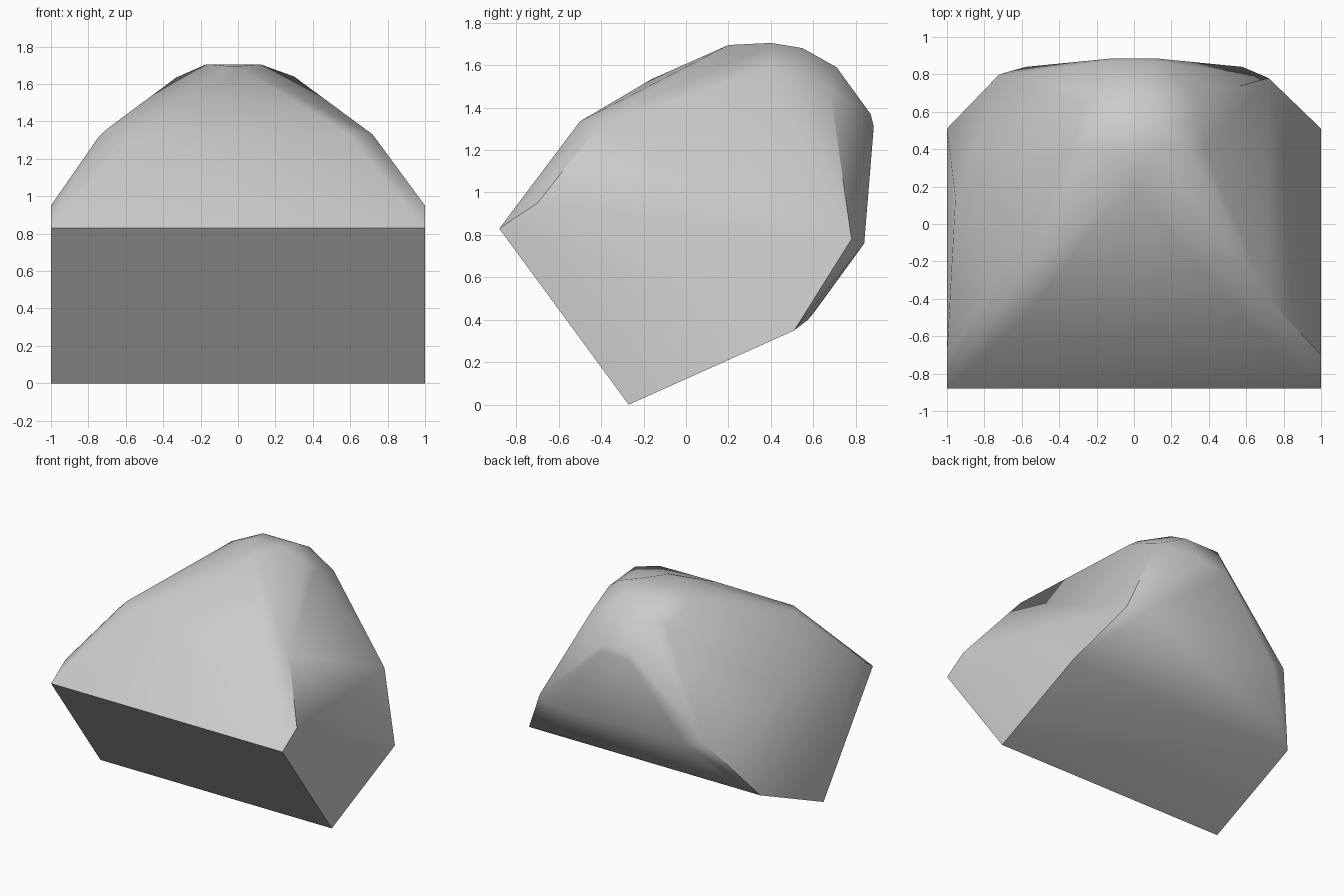
import bpy
import bmesh
import math

cube = bpy.data.objects.get("Cube")
if cube:
    bpy.data.objects.remove(cube, do_unlink=True)

stone = bpy.data.materials.new("stone_grey")
stone.use_nodes = True
stone.diffuse_color = (0.6, 0.6, 0.6, 1)
stone.node_tree.nodes["Principled BSDF"].inputs["Base Color"].default_value = (0.6, 0.6, 0.6, 1)

# Corners shared by both sides: split base wedge, shoulders, back edge, crown
mirrored = [
    (1, -.88, .83), (1, -.27, 0), (1, .51, .35), (1, -.7, .95),
    (.58, -.5, 1.335), (.58, .84, .76), (.12, .885, 1.31), (.12, .87, 1.37),
]
# Chipped corners that differ from side to side
left_chips = [
    (.72, -.4, 1.33), (.72, .78, .78), (.6, .575, .4),
    (.38, .4, 1.58), (.36, .52, 1.55), (.35, .68, 1.48), (.3, .4, 1.64),
]
right_chips = [
    (-.955, .14, 1.0), (-.75, -.37, 1.31), (-.7, -.37, 1.36),
    (-.72, .8, .79), (-.83, .6, .43),
    (-.33, .4, 1.635), (-.28, .65, 1.54), (-.15, -.16, 1.535),
]
# Small flat summit
summit = [
    (.12, .4, 1.705), (-.17, .4, 1.705), (0, .2, 1.695), (-.04, .2, 1.695),
    (.12, .55, 1.68), (-.17, .55, 1.68), (.12, .71, 1.59), (-.18, .71, 1.59),
]

# Boulder: one faceted solid wrapped around the corners
bm = bmesh.new()
for x, y, z in mirrored:
    for side in (1, -1):
        bm.verts.new((side * x, y, z))
for corner in left_chips + right_chips + summit:
    bm.verts.new(corner)
hull = bmesh.ops.convex_hull(bm, input=bm.verts[:])
loose = {g for g in hull["geom_interior"] + hull["geom_unused"]
         if isinstance(g, bmesh.types.BMVert)}
bmesh.ops.delete(bm, geom=list(loose), context='VERTS')
bmesh.ops.dissolve_limit(bm, angle_limit=math.radians(1),
                         verts=bm.verts[:], edges=bm.edges[:])
bmesh.ops.recalc_face_normals(bm, faces=bm.faces[:])

mesh = bpy.data.meshes.new("boulder")
bm.to_mesh(mesh)
bm.free()
mesh.materials.append(stone)
boulder = bpy.data.objects.new("boulder", mesh)
bpy.context.collection.objects.link(boulder)

# Soft worn chips, crisp split edges
bpy.ops.object.select_all(action='DESELECT')
boulder.select_set(True)
bpy.context.view_layer.objects.active = boulder
bpy.ops.object.shade_smooth_by_angle(angle=math.radians(32))
